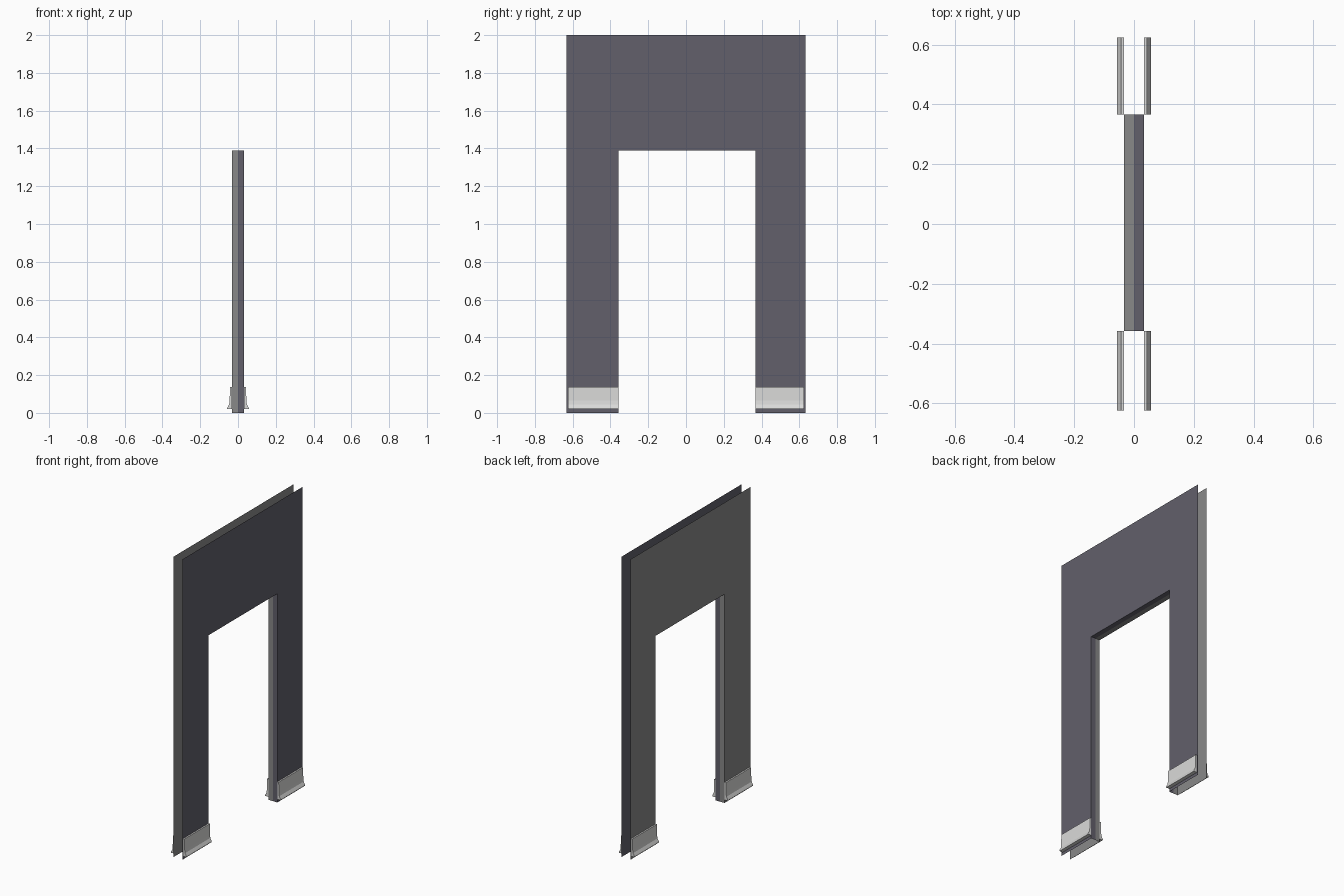
import bpy

if "Cube" in bpy.data.objects:
    bpy.data.objects.remove(bpy.data.objects["Cube"])

HALF = 0.033                    # half thickness of the wall
Y0, Y1 = -0.632, 0.632          # outer ends (left open)
D0, D1 = -0.358, 0.367          # doorway sides
DOOR_TOP, TOP = 1.39, 2.0


def material(name, color):
    m = bpy.data.materials.new(name)
    m.diffuse_color = (*color, 1.0)
    m.use_nodes = True
    m.node_tree.nodes["Principled BSDF"].inputs["Base Color"].default_value = m.diffuse_color
    return m


warm_grey = material("mid grey paint", (0.25, 0.25, 0.25))
purple_grey = material("purple grey paint", (0.122, 0.117, 0.147))
off_white = material("off white trim", (0.70, 0.70, 0.69))


def make(name, verts, faces, mat):
    me = bpy.data.meshes.new(name)
    me.from_pydata(verts, [], faces)
    me.materials.append(mat)
    me.update()
    ob = bpy.data.objects.new(name, me)
    bpy.context.collection.objects.link(ob)
    return ob


def wall_half(name, s, mat):
    """One wall skin plus its half of the doorway lining; s is the side in x."""
    outline = [(Y0, 0), (D0, 0), (D0, DOOR_TOP), (D1, DOOR_TOP),
               (D1, 0), (Y1, 0), (Y1, TOP), (D1, TOP), (D0, TOP), (Y0, TOP)]
    verts = [(s * HALF, y, z) for y, z in outline]
    # centre line of the lining
    verts += [(0, y, z) for y, z in outline[1:5]]
    faces = [(0, 1, 2, 8, 9), (2, 3, 7, 8), (3, 4, 5, 6, 7)]
    faces += [(i + 1, i + 10, i + 11, i + 2) for i in range(3)]
    if s < 0:
        faces = [f[::-1] for f in faces]
    make(name, verts, faces, mat)


def baseboard(name, s, ya, yb):
    """Skirting strip with a flared foot, swept along y."""
    prof = [(HALF, 0.138), (0.043, 0.138), (0.044, 0.065),
            (0.047, 0.045), (0.057, 0.027), (0.057, 0.02), (HALF, 0.02)]
    n = len(prof)
    verts = [(s * x, y, z) for y in (ya, yb) for x, z in prof]
    faces = [(i, i + 1, i + 1 + n, i + n) for i in range(n - 1)]
    faces += [tuple(range(n))[::-1], tuple(range(n, 2 * n))]
    if s > 0:
        faces = [f[::-1] for f in faces]
    make(name, verts, faces, off_white)


# Wall skins and doorway lining
wall_half("wall_side_left", -1, warm_grey)
wall_half("wall_side_right", 1, purple_grey)

# Skirting on both faces of both legs
for side, s in (("left", -1), ("right", 1)):
    baseboard("baseboard_front_" + side, s, -0.624, D0)
    baseboard("baseboard_back_" + side, s, D1, 0.624)
